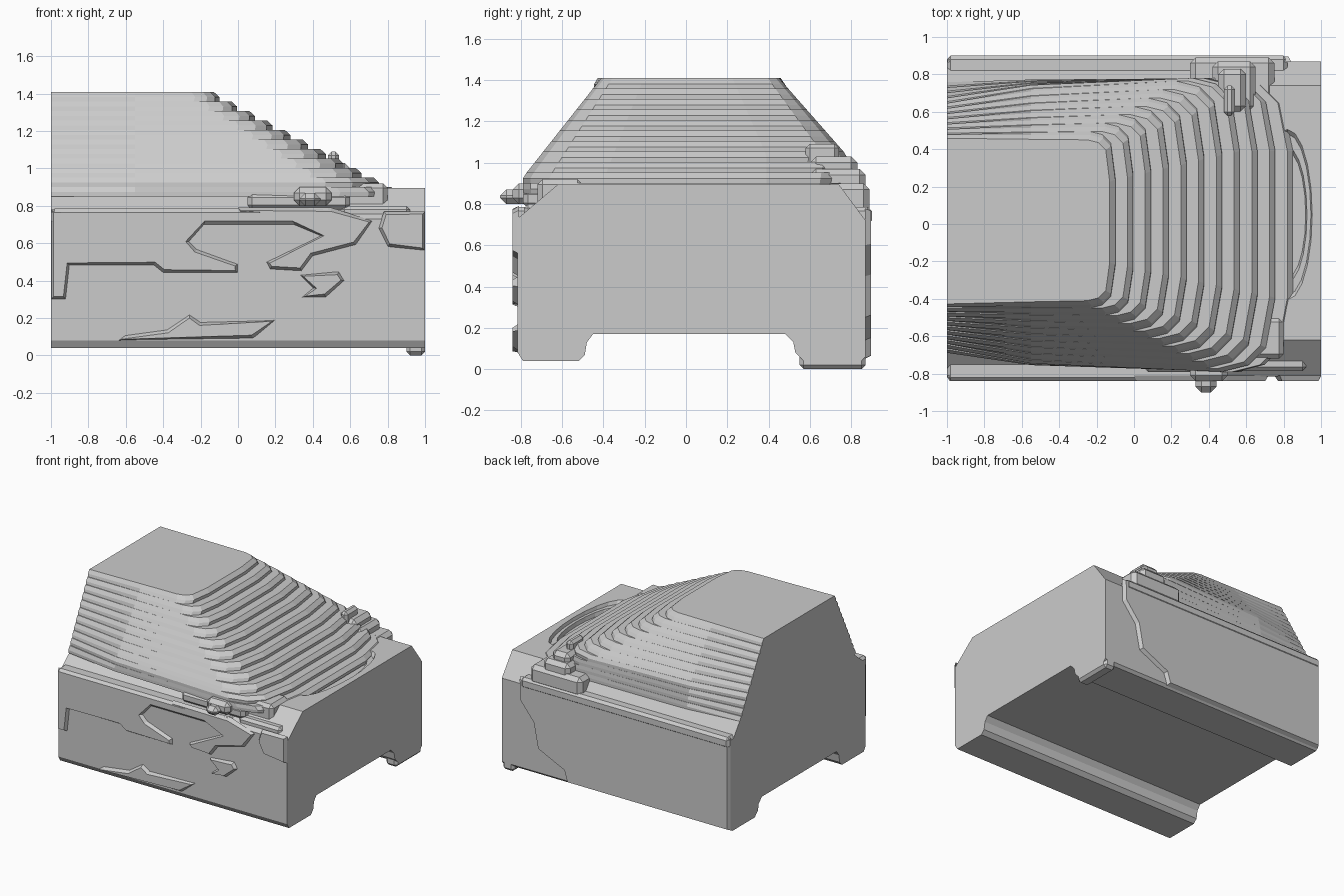
import bpy
import bmesh
import math

cube = bpy.data.objects.get("Cube")
if cube:
    bpy.data.objects.remove(cube, do_unlink=True)


def finish(name, bm):
    """Turn a bmesh into a linked object."""
    mesh = bpy.data.meshes.new(name)
    bm.to_mesh(mesh)
    bm.free()
    obj = bpy.data.objects.new(name, mesh)
    bpy.context.collection.objects.link(obj)
    return obj


def loft(name, rings):
    """Skin a closed solid through rings that share one point count."""
    bm = bmesh.new()
    loops = [[bm.verts.new(p) for p in ring] for ring in rings]
    n = len(loops[0])
    for a, b in zip(loops, loops[1:]):
        for i in range(n):
            j = (i + 1) % n
            bm.faces.new((a[i], a[j], b[j], b[i]))
    bm.faces.new(loops[0][::-1])
    bm.faces.new(loops[-1])
    bmesh.ops.recalc_face_normals(bm, faces=bm.faces)
    return finish(name, bm)


def plate(name, outline, y, facing):
    """Raised side panel with an even chamfered rim, drawn in x and z."""
    bm = bmesh.new()
    face = bm.faces.new([bm.verts.new((x, y, z)) for x, z in outline])
    face.normal_update()
    if face.normal.y * facing < 0:
        face.normal_flip()
    bmesh.ops.inset_region(bm, faces=[face], thickness=0.02, depth=0.03,
                           use_boundary=True, use_even_offset=False)
    return finish(name, bm)


def block(name, low, high, cut=0.02):
    """Chamfered box between two corners."""
    bm = bmesh.new()
    bmesh.ops.create_cube(bm, size=1)
    for v in bm.verts:
        v.co = [(a + b) / 2 + c * (b - a) for a, b, c in zip(low, high, v.co)]
    bmesh.ops.bevel(bm, geom=bm.edges[:], offset=cut, segments=1, affect='EDGES')
    return finish(name, bm)


# Lower body with hood shoulders and an underside channel
section = [(-0.815, 0.08), (-0.79, 0.04), (-0.52, 0.04), (-0.49, 0.07),
           (-0.48, 0.13), (-0.45, 0.17), (0.48, 0.17), (0.52, 0.13),
           (0.53, 0.08), (0.57, 0.04), (0.85, 0.04), (0.87, 0.06),
           (0.87, 0.72), (0.74, 0.895), (-0.62, 0.895), (-0.815, 0.73)]
body = loft("lower_body", [[(x, y, z) for y, z in section] for x in (-1, 1)])

# Shallow hollow in the hood
steps = 20
rings = []
for z, scale in ((0.84, 0.7), (0.87, 0.75), (0.87, 0.9), (0.92, 1.0)):
    ring = []
    for i in range(steps):
        a = math.tau * i / steps
        ring.append((0.82 + 0.14 * scale * math.cos(a),
                     0.05 + 0.48 * scale * math.sin(a), z))
    rings.append(ring)
cutter = loft("hood_cutter", rings)
cutter.hide_render = True
mod = body.modifiers.new("hollow", 'BOOLEAN')
mod.operation = 'DIFFERENCE'
mod.solver = 'EXACT'
mod.object = cutter
bpy.context.view_layer.objects.active = body
bpy.ops.object.modifier_apply(modifier=mod.name)
bpy.data.objects.remove(cutter, do_unlink=True)

# Cabin: sides that widen forward, stepped at the rear, and a terraced windscreen
ROOF = 1.41
BASE = 0.85
LAYERS = 11


def cabin_ring(z, front, step_z):
    drop, step = ROOF - z, ROOF - step_z
    right = min(0.41 + 0.79 * drop, 0.79)
    left = min(0.45 + 0.88 * drop, 0.78)
    rear_right, rear_left = 0.42 + 0.48 * step, 0.45 + 0.55 * step
    mid_right = 0.35 * rear_right + 0.65 * right
    mid_left = 0.35 * rear_left + 0.65 * left
    c = 0.06 + 0.17 * drop
    return [(-1, -rear_right, z), (-0.55, -mid_right, z), (front - 2 * c, -right, z),
            (front - c, -right + 0.25 * c, z), (front - 0.35 * c, -right + 0.9 * c, z),
            (front, -0.5 * right, z), (front, 0.5 * left, z),
            (front - 0.35 * c, left - 0.9 * c, z), (front - c, left - 0.25 * c, z),
            (front - 2 * c, left, z), (-0.55, mid_left, z), (-1, rear_left, z)]


rise = (ROOF - BASE) / LAYERS
rings = []
for k in range(LAYERS):
    z = BASE + k * rise
    front = 0.85 - k * 0.095
    rings += [cabin_ring(z, front, z), cabin_ring(z + rise * 0.45, front, z),
              cabin_ring(z + rise, front - 0.03, z + rise * 0.7)]
loft("cabin", rings)

# Shoulder ledges along both sides
for name, y0, y1, x1, z1 in (("right_shoulder", -0.84, -0.6, 0.5, 0.785),
                             ("right_upper_ledge", -0.74, -0.6, 0.3, 0.81),
                             ("left_shoulder", 0.6, 0.9, 0.82, 0.785),
                             ("left_upper_ledge", 0.6, 0.8, 0.6, 0.83)):
    block(name, (-1, y0, 0.7), (x1, y1, z1), 0.02)
block("right_fender_step", (0.55, -0.785, 0.7), (0.92, -0.6, 0.8), 0.02)
block("right_fender_top", (0.55, -0.72, 0.75), (0.8, -0.5, 0.92), 0.025)

# Side mirrors and the stepped mounts around them
block("right_mirror", (0.3, -0.84, 0.8), (0.5, -0.62, 0.9), 0.03)
block("right_mirror_tip", (0.33, -0.9, 0.8), (0.44, -0.78, 0.87), 0.03)
block("right_mirror_mount", (0.05, -0.79, 0.78), (0.6, -0.6, 0.87), 0.025)
block("right_mirror_top", (0.2, -0.77, 0.85), (0.48, -0.58, 0.95), 0.025)
block("left_mirror", (0.45, 0.6, 0.85), (0.6, 0.83, 1.03), 0.03)
block("left_mirror_step", (0.42, 0.6, 0.85), (0.65, 0.87, 0.97), 0.03)
block("left_mirror_mount", (0.3, 0.6, 0.75), (0.75, 0.89, 0.9), 0.03)
block("left_mirror_top", (0.48, 0.58, 0.95), (0.54, 0.74, 1.09), 0.02)

# Raised panels on the right side
panels = {
    "rear_panel": [(-1, 0.3), (-0.92, 0.3), (-0.9, 0.48), (-0.45, 0.48),
                   (-0.4, 0.44), (0, 0.44), (0, 0.49), (-0.22, 0.57),
                   (-0.26, 0.61), (-0.12, 0.77), (-1, 0.78)],
    "middle_panel": [(0, 0.76), (0.2, 0.74), (0.44, 0.64), (0.15, 0.5),
                     (0.17, 0.46), (0.34, 0.45), (0.4, 0.53), (0.63, 0.59),
                     (0.72, 0.72), (0.5, 0.79), (0, 0.79)],
    "fender_panel": [(0.75, 0.68), (0.8, 0.58), (1, 0.56), (1, 0.77), (0.78, 0.77)],
    "sill_panel": [(-0.64, 0.08), (-0.6, 0.11), (-0.38, 0.14), (-0.26, 0.22),
                   (-0.2, 0.18), (0.2, 0.19), (0.08, 0.09)],
    "lower_panel": [(0.33, 0.43), (0.54, 0.45), (0.57, 0.4), (0.47, 0.31),
                    (0.34, 0.31), (0.4, 0.36)],
}
for name, outline in panels.items():
    plate("right_" + name, outline, -0.81, -1)

# Wide raised panel on the left side
plate("left_side_panel", [(-1, 0.05), (0.42, 0.05), (0.45, 0.14), (0.68, 0.25),
                          (0.72, 0.45), (0.84, 0.6), (0.84, 0.78), (-1, 0.78)],
      0.866, 1)

# Corner foot
block("front_corner_foot", (0.9, 0.55, 0), (1, 0.87, 0.12), 0.02)
